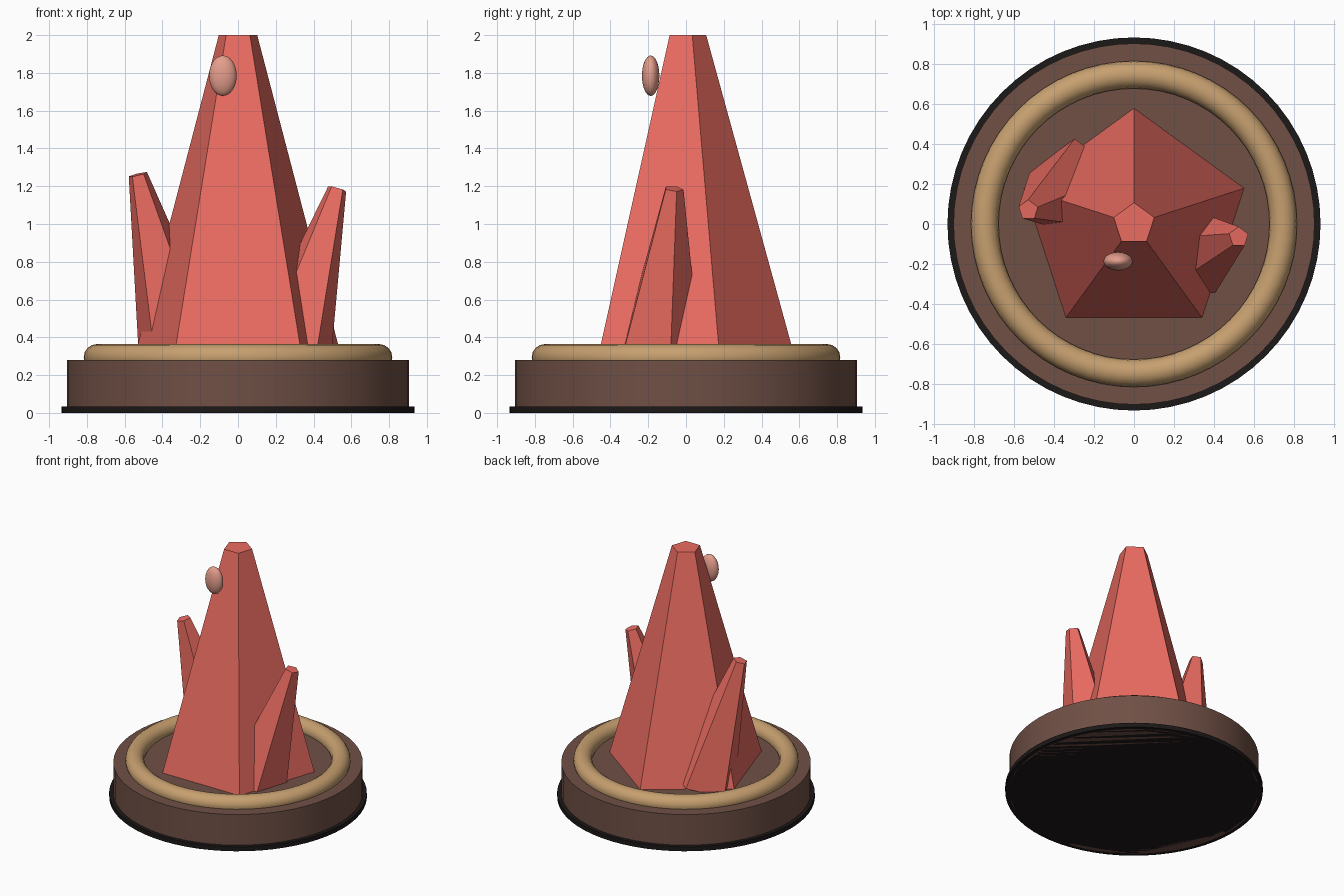
import bpy, math
from mathutils import Vector

if "Cube" in bpy.data.objects:
    bpy.data.objects.remove(bpy.data.objects["Cube"])


def material(name, rgb):
    m = bpy.data.materials.new(name)
    m.diffuse_color = (*rgb, 1)
    m.use_nodes = True
    m.node_tree.nodes["Principled BSDF"].inputs["Base Color"].default_value = m.diffuse_color
    return m


def finish(name, mat, smooth=False):
    ob = bpy.context.object
    ob.name = name
    ob.data.materials.append(mat)
    if smooth:
        bpy.ops.object.shade_smooth_by_angle(angle=math.radians(40))
    return ob


wood = material("dark_wood", (0.16, 0.08, 0.06))
black = material("near_black", (0.012, 0.009, 0.009))
gold = material("gold", (0.57, 0.35, 0.16))
red = material("red_crystal", (0.83, 0.15, 0.12))
pink = material("pale_pink", (0.78, 0.34, 0.26))


def disc(name, r, z0, z1, mat):
    bpy.ops.mesh.primitive_cylinder_add(vertices=64, radius=r, depth=z1 - z0,
                                        location=(0, 0, (z0 + z1) / 2))
    return finish(name, mat, True)


def crystal(name, base, tip, r_base, r_tip):
    """Five-sided tapered prism running from base to tip."""
    base, tip = Vector(base), Vector(tip)
    axis = tip - base
    bpy.ops.mesh.primitive_cone_add(vertices=5, radius1=r_base, radius2=r_tip,
                                    depth=axis.length, location=(base + tip) / 2)
    ob = finish(name, red)
    ob.rotation_euler = Vector((0, 0, 1)).rotation_difference(axis).to_euler()
    return ob


# Round plinth with a thin foot and a gold ring
disc("plinth", 0.905, 0, 0.28, wood)
disc("plinth_foot", 0.935, 0, 0.035, black)
bpy.ops.mesh.primitive_torus_add(major_segments=64, minor_segments=16,
                                 major_radius=0.748, minor_radius=0.069,
                                 location=(0, 0, 0.295))
finish("plinth_ring", gold, True)

# Crystal cluster
crystal("main_crystal", (0, 0, 0.28), (0, 0, 2.0), 0.58, 0.107)
crystal("right_crystal", (0.27, -0.155, 0.28), (0.525, -0.065, 1.187), 0.236, 0.052)
crystal("left_crystal", (-0.294, 0.184, 0.28), (-0.53, 0.07, 1.262), 0.245, 0.052)

# Small oval glint floating by the main crystal
bpy.ops.mesh.primitive_uv_sphere_add(segments=32, ring_count=16, radius=1,
                                     location=(-0.08, -0.187, 1.785))
glint = finish("glint", pink, True)
glint.scale = (0.073, 0.046, 0.107)
